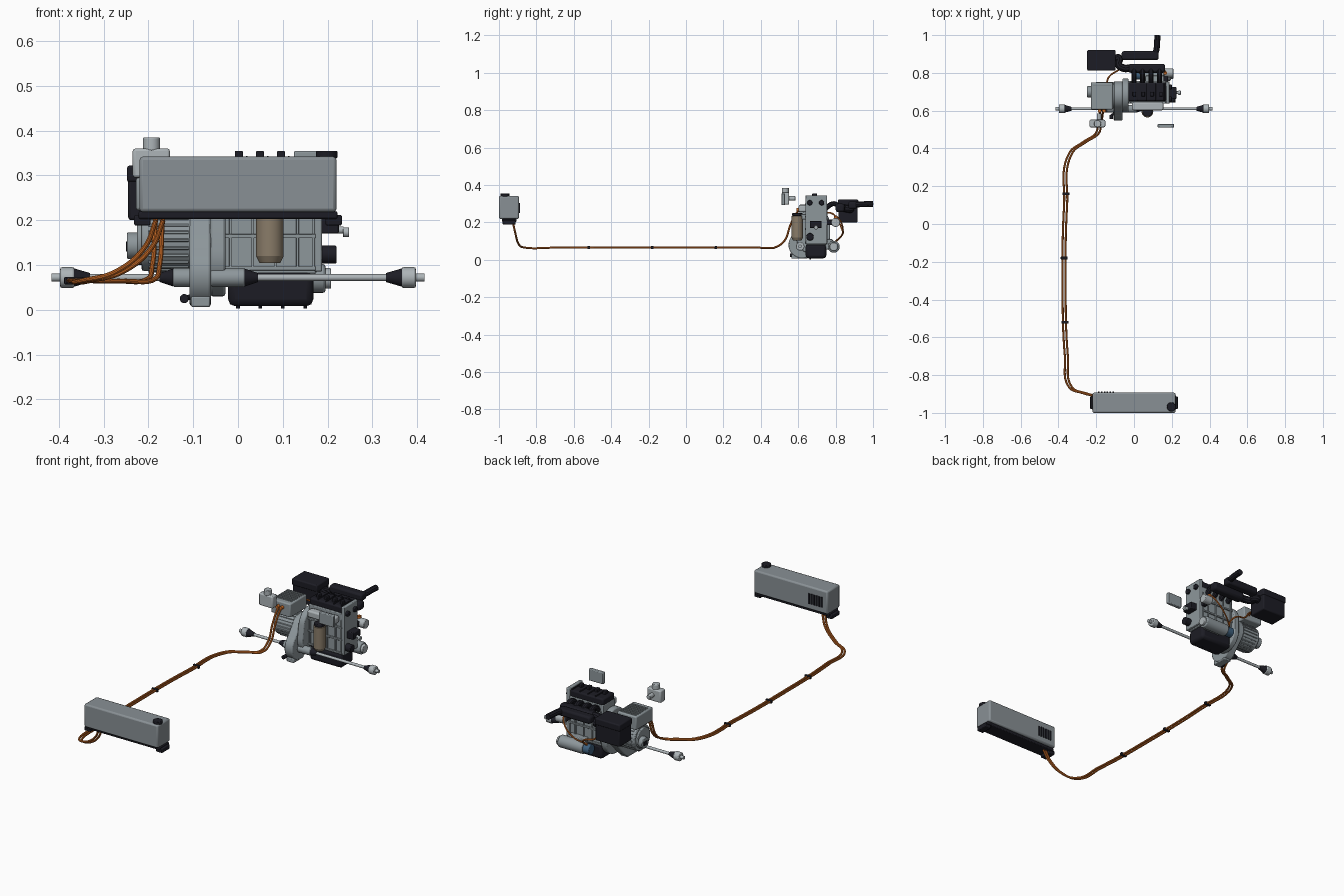
import bpy, bmesh, math
from mathutils import Vector, Matrix

cube = bpy.data.objects.get("Cube")
if cube:
    bpy.data.objects.remove(cube, do_unlink=True)


def material(name, r, g, b):
    m = bpy.data.materials.new(name)
    m.use_nodes = True
    m.diffuse_color = (r, g, b, 1)
    m.node_tree.nodes["Principled BSDF"].inputs["Base Color"].default_value = (r, g, b, 1)
    return m


silver = material("cast silver", .27, .31, .33)
light = material("light steel", .42, .46, .48)
grey = material("battery grey", .25, .28, .30)
black = material("black plastic", .012, .012, .018)
orange = material("cable orange", .60, .15, .02)
tan = material("filter tan", .25, .20, .14)
blue = material("plug blue", .05, .12, .21)


def finish(name, mesh, mat, bevel=0):
    ob = bpy.data.objects.new(name, mesh)
    bpy.context.collection.objects.link(ob)
    mesh.materials.clear()
    mesh.materials.append(mat)
    if bevel:
        mod = ob.modifiers.new("edge", "BEVEL")
        mod.width, mod.segments, mod.limit_method = bevel, 2, "ANGLE"
    bpy.ops.object.select_all(action="DESELECT")
    ob.select_set(True)
    bpy.context.view_layer.objects.active = ob
    bpy.ops.object.shade_smooth_by_angle(angle=math.radians(35))
    return ob


def from_bmesh(name, bm, mat, bevel=0):
    bmesh.ops.recalc_face_normals(bm, faces=bm.faces)
    mesh = bpy.data.meshes.new(name)
    bm.to_mesh(mesh)
    bm.free()
    return finish(name, mesh, mat, bevel)


def box(name, x, y, z, mat, bevel=.004):
    """Box from three (low, high) ranges."""
    bm = bmesh.new()
    bmesh.ops.create_cube(bm, size=1)
    for v in bm.verts:
        v.co = [(a + b) / 2 + c * (b - a) for (a, b), c in zip((x, y, z), v.co)]
    return from_bmesh(name, bm, mat, bevel)


def rod(name, a, b, r, mat, r2=None, bevel=0, sides=32):
    """Cylinder or cone from point a to point b."""
    a, b = Vector(a), Vector(b)
    bm = bmesh.new()
    rot = (b - a).to_track_quat("Z", "Y").to_matrix().to_4x4()
    bmesh.ops.create_cone(bm, cap_ends=True, segments=sides, radius1=r,
                          radius2=r if r2 is None else r2, depth=(b - a).length,
                          matrix=Matrix.Translation((a + b) / 2) @ rot)
    return from_bmesh(name, bm, mat, bevel)


def tube(name, points, r, mat):
    cu = bpy.data.curves.new(name, "CURVE")
    cu.dimensions, cu.bevel_depth, cu.bevel_resolution = "3D", r, 3
    cu.use_fill_caps, cu.resolution_u = True, 10
    sp = cu.splines.new("BEZIER")
    sp.bezier_points.add(len(points) - 1)
    for bp, p in zip(sp.bezier_points, points):
        bp.co = p
        bp.handle_left_type = bp.handle_right_type = "AUTO"
    tmp = bpy.data.objects.new(name, cu)
    bpy.context.collection.objects.link(tmp)
    dg = bpy.context.evaluated_depsgraph_get()
    mesh = bpy.data.meshes.new_from_object(tmp.evaluated_get(dg))
    bpy.data.objects.remove(tmp, do_unlink=True)
    return finish(name, mesh, mat)


def casing(name, x0, x1, circles, mat, bevel=.006):
    """Rounded casing: hull of (y, z, r) circles extruded along x."""
    bm = bmesh.new()
    for x in (x0, x1):
        for y, z, r in circles:
            for i in range(40):
                t = math.tau * i / 40
                bm.verts.new((x, y + r * math.cos(t), z + r * math.sin(t)))
    res = bmesh.ops.convex_hull(bm, input=bm.verts)
    bmesh.ops.delete(bm, geom=res["geom_interior"], context="VERTS")
    bmesh.ops.dissolve_limit(bm, angle_limit=.01, verts=bm.verts, edges=bm.edges)
    return from_bmesh(name, bm, mat, bevel)


# Battery pack with tray, cap and vents
box("battery_case", (-.22, .22), (-1, -.893), (.218, .342), grey, .008)
box("battery_tray", (-.222, .222), (-.985, -.905), (.203, .22), black)
for s in (-1, 1):
    box("battery_foot", sorted((s * .195, s * .232)), (-.98, -.912), (.188, .212), black)
rod("battery_cap", (.198, -.968, .338), (.198, -.968, .355), .024, black, bevel=.003)
for i in range(6):
    x = -.19 + i * .015
    box("battery_vent", (x, x + .008), (-.895, -.888), (.25, .305), black, 0)

# High voltage cable pair and its clips
route = [(-.175, -.925, .2), (-.2, -.912, .14), (-.265, -.895, .085), (-.335, -.865, .066),
         (-.358, -.7, .065), (-.37, -.3, .065), (-.362, .1, .065), (-.335, .375, .065),
         (-.26, .435, .064), (-.195, .48, .068), (-.183, .525, .1), (-.177, .56, .19),
         (-.172, .595, .255), (-.17, .615, .27)]
for s in (-1, 1):
    tube("power_cable", [(x + s * .008, y, z) for x, y, z in route], .0055, orange)
    rod("inverter_plug", (-.17 + s * .012, .59, .268), (-.17 + s * .012, .615, .268), .009, orange)
for y, x in ((-.52, -.365), (-.18, -.37), (.16, -.36)):
    box("cable_clip", (x - .018, x + .018), (y - .007, y + .007), (.057, .073), black, .002)

# Engine block, front ribs, timing cover and oil pan
box("engine_block", (-.03, .175), (.645, .75), (.08, .305), silver)
for x in (-.02, .03, .08, .13, .165):
    box("block_rib", (x, x + .006), (.638, .756), (.095, .27), silver, .001)
for z in (.088, .16, .225):
    box("block_rail", (-.028, .173), (.637, .757), (z, z + .009), silver, .001)
box("timing_cover", (.17, .188), (.638, .755), (.085, .345), silver)
box("oil_pan", (-.022, .168), (.64, .75), (.008, .086), black, .015)
for x in (0, .05, .1, .15):
    rod("pan_bolt", (x, .665, .003), (x, .665, .012), .004, black, sides=8)

# Valve cover with coils
box("valve_cover", (-.03, .17), (.65, .75), (.3, .338), black, .008)
for i in range(4):
    x = .002 + i * .047
    box("ignition_coil", (x - .009, x + .009), (.675, .7), (.335, .355), black, .003)
    box("cover_ridge", (x + .014, x + .02), (.655, .745), (.335, .343), black, .002)
box("exhaust_shield", (-.01, .155), (.602, .645), (.255, .292), light, .008)

# Pulleys, thermostat and fittings on the engine end
for y, z, r, x in ((.662, .305, .014, .2), (.725, .305, .014, .2), (.663, .123, .02, .22)):
    rod("pulley", (.185, y, z), (x, y, z), r, black, bevel=.003)
box("thermostat_housing", (.185, .225), (.662, .725), (.17, .208), black)
rod("hose_fitting", (.22, .695, .178), (.236, .695, .178), .008, light)
rod("hose_nozzle", (.234, .695, .173), (.248, .695, .173), .011, light, bevel=.002)

# Oil filter canister
rod("filter_body", (.071, .595, .12), (.071, .595, .235), .031, tan)
rod("filter_tip", (.071, .595, .104), (.071, .595, .12), .023, tan, .031)
rod("filter_cap", (.071, .595, .235), (.071, .595, .25), .027, black, bevel=.003)
box("filter_bracket", (.055, .087), (.61, .65), (.215, .245), silver)

# Electric motor, gear casing and bell housing
rod("motor_body", (-.215, .68, .155), (-.1, .68, .155), .068, silver, bevel=.004)
for i in range(24):
    t = math.tau * i / 24
    y, z = .68 + .068 * math.cos(t), .155 + .068 * math.sin(t)
    rod("motor_rib", (-.2, y, z), (-.11, y, z), .004, silver, sides=6)
rod("motor_flange", (-.225, .68, .155), (-.212, .68, .155), .055, silver, bevel=.003)
rod("motor_end_cap", (-.248, .7, .143), (-.222, .7, .143), .03, silver, bevel=.004)
box("end_badge_plate", (-.25, -.247), (.685, .715), (.13, .152), black, 0)
casing("gear_casing", -.108, -.06, [(.62, .08, .072), (.68, .15, .075)], silver)
rod("ring_gear_cover", (-.104, .61, .103), (-.064, .61, .103), .05, silver, bevel=.004)
box("casing_foot", (-.105, -.062), (.563, .65), (.006, .03), silver)
casing("bell_housing", -.062, -.028, [(.68, .12, .09), (.685, .19, .085)], silver)
rod("drain_plug", (-.12, .555, .025), (-.12, .578, .025), .01, black, bevel=.002)
rod("drain_stem", (-.12, .575, .025), (-.1, .59, .03), .006, black)

# Inverter box with cooling ribs
box("inverter_case", (-.228, -.112), (.606, .75), (.222, .295), silver, .006)
for i in range(7):
    y = .635 + i * .016
    box("inverter_rib", (-.218, -.122), (y, y + .006), (.293, .3), silver, .001)

# Drive shafts with boots and hubs
Y, Z = .61, .072
for s, inner in ((-1, -.105), (1, -.06)):
    def part(name, a, b, r, mat, r2=None, bevel=0):
        rod(name, (a, Y, Z), (b, Y, Z), r, mat, r2, bevel)
    cup = inner + (s * .04 if s < 0 else .075)
    part("inner_joint", inner, cup, .021, silver, bevel=.003)
    part("inner_boot", cup, cup + s * .03, .02, black, .01)
    part("drive_shaft", cup, s * .37, .0075, light)
    part("outer_boot", s * .33, s * .368, .01, black, .021)
    part("wheel_joint", s * .365, s * .397, .023, light, bevel=.004)
    part("axle_stub", s * .395, s * .416, .009, light)

# Intake manifold, air box and snorkel
box("intake_plenum", (-.03, .165), (.8, .848), (.255, .3), black, .012)
for i in range(4):
    x = .0 + i * .045
    tube("intake_runner", [(x, .82, .285), (x, .79, .3), (x, .745, .275)], .014, black)
box("air_box", (-.245, -.1), (.815, .918), (.2, .305), black, .006)
box("air_box_lid", (-.248, -.097), (.812, .921), (.285, .322), black, .006)
tube("air_hose", [(-.1, .875, .27), (-.08, .878, .272), (-.082, .845, .275),
                  (-.055, .825, .278), (-.02, .825, .278)], .02, black)
box("resonator", (-.065, .13), (.868, .915), (.272, .312), black, .01)
tube("snorkel", [(.105, .89, .293), (.118, .92, .296), (.122, .96, .298), (.125, 1, .298)], .016, black)

# Starter generator with plug and lead
rod("starter_body", (.05, .79, .07), (.195, .79, .07), .032, silver, bevel=.005)
rod("starter_nose", (.19, .79, .07), (.208, .79, .07), .023, light, bevel=.003)
rod("starter_plug", (.01, .79, .07), (.05, .79, .07), .026, blue, bevel=.003)
box("starter_bracket", (.06, .16), (.745, .785), (.055, .11), silver)
rod("pump_body", (.16, .8, .2), (.208, .8, .2), .024, light, bevel=.003)
box("pump_mount", (.155, .18), (.748, .8), (.185, .215), black)
rod("pump_plug", (.165, .8, .222), (.165, .8, .235), .01, orange)
tube("starter_lead", [(-.145, .745, .25), (-.135, .775, .25), (-.09, .81, .215), (-.04, .835, .16),
                      (.02, .838, .14), (.04, .82, .115), (.03, .795, .09)], .0045, orange)
tube("pump_lead", [(.03, .8, .1), (.09, .835, .135), (.15, .83, .2), (.165, .803, .235)], .004, orange)

# Coolant tank and control unit
box("coolant_tank", (-.235, -.152), (.512, .552), (.295, .36), light, .006)
rod("tank_cap", (-.193, .531, .355), (-.193, .531, .385), .019, light, bevel=.003)
rod("tank_spout", (-.185, .55, .328), (-.185, .585, .328), .012, light, bevel=.002)
box("control_unit", (.125, .212), (.51, .53), (.292, .355), silver, .004)
